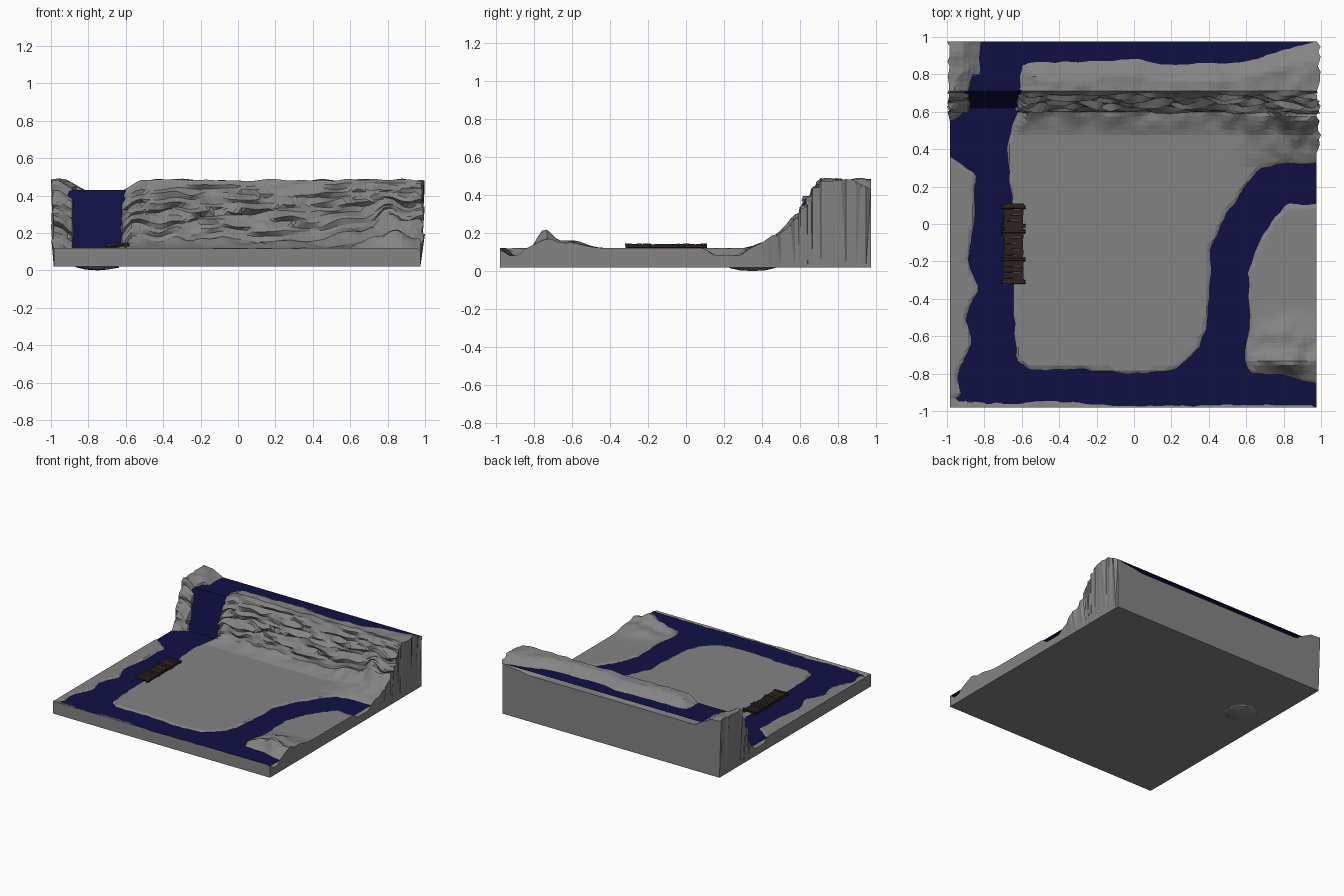
import bpy, bmesh, math, random
from mathutils import Vector, Matrix, noise

random.seed(4)
cube = bpy.data.objects.get("Cube")
if cube:
    bpy.data.objects.remove(cube)

LEFT, RIGHT, FRONT, BACK = -0.985, 0.975, -0.98, 0.975
FLOOR, LOW_WATER, HIGH_WATER = 0.02, 0.112, 0.43
COLS, GROUND_ROWS, CLIFF_ROWS, TOP_ROWS = 80, 64, 13, 10


def material(name, color):
    mat = bpy.data.materials.new(name)
    mat.use_nodes = True
    mat.diffuse_color = (*color, 1)
    mat.node_tree.nodes["Principled BSDF"].inputs["Base Color"].default_value = (*color, 1)
    return mat


rock = material("grey rock", (0.23, 0.23, 0.23))
water = material("deep blue water", (0.005, 0.005, 0.06))
wood = material("dark brown wood", (0.026, 0.016, 0.014))


def add_object(name, bm, mat):
    mesh = bpy.data.meshes.new(name)
    bm.to_mesh(mesh)
    bm.free()
    mesh.materials.append(mat)
    obj = bpy.data.objects.new(name, mesh)
    bpy.context.scene.collection.objects.link(obj)
    return obj


def clamp(v, low=0.0, high=1.0):
    return max(low, min(high, v))


def lerp(a, b, t):
    return a + (b - a) * t


def rough(x, y, freq):
    return noise.noise(Vector((x * freq, y * freq, 0.37)))


# Shorelines of the dry land, seen from above
left_bank = [(-1.2, .4), (-.985, .37), (-.85, .27), (-.85, 0), (-.89, -.19), (-.83, -.35),
             (-.9, -.5), (-.87, -.62), (-.95, -.84), (-.91, -.93), (-1.2, -.95)]
main_land = [(-.6, .86), (-.62, .62), (-.68, .4), (-.65, .13), (-.66, -.1), (-.64, -.45),
             (-.63, -.73), (-.56, -.78), (-.24, -.78), (-.02, -.8), (.22, -.78), (.35, -.67),
             (.4, -.5), (.41, -.13), (.51, .08), (.67, .29), (.78, .32), (1.2, .32),
             (1.2, 1), (.97, .98), (.78, .92), (.6, .87), (.25, .85), (0, .88)]
right_bank = [(1.2, .11), (.81, .11), (.67, -.08), (.61, -.27), (.62, -.56), (.59, -.72),
              (.62, -.8), (.78, -.8), (.93, -.85), (1.2, -.86)]
back_rock = [(-1.2, .55), (-.98, .55), (-.9, .61), (-.88, .7), (-.83, .8), (-.81, 1.2), (-1.2, 1.2)]
front_rim = [(-1, -1.2), (-1, -.94), (-.7, -.965), (-.45, -.945), (-.2, -.968), (.2, -.972),
             (.6, -.965), (.97, -.972), (1, -1.2)]
LANDS = [left_bank, main_land, right_bank, back_rock, front_rim]


def inland(poly, x, y):
    """Signed distance to a shoreline, positive on land."""
    best, inside = 9.0, False
    for (ax, ay), (bx, by) in zip(poly, poly[1:] + poly[:1]):
        dx, dy = bx - ax, by - ay
        t = clamp(((x - ax) * dx + (y - ay) * dy) / (dx * dx + dy * dy))
        best = min(best, math.hypot(x - ax - t * dx, y - ay - t * dy))
        if (ay > y) != (by > y) and x < ax + (y - ay) * dx / dy:
            inside = not inside
    return best if inside else -best


def shore(x, y):
    return max(inland(p, x, y) for p in LANDS) + 0.012 * rough(x, y, 15)


def ground_height(x, y):
    d = shore(x, y)
    z = LOW_WATER + clamp(d * 0.8, -0.03, 0.009)
    # Mound on the right bank
    mound = 0.085 * math.exp(-((x - .87) / .2) ** 2 - ((y + .74) / .065) ** 2)
    mound += 0.035 * math.exp(-((x - .85) / .2) ** 2 - ((y + .6) / .09) ** 2)
    # Scree at the cliff foot and the spur at the right end
    spread = clamp((x - .45) / .4)
    scree = 0.045 * clamp((y - .48) / .12) + 0.1 * spread * clamp((y - .3) / .28)
    raised = mound + scree
    return z + raised * clamp(d / 0.05) * (1 + 0.7 * rough(x, y, 11))


def high_height(x, y):
    d = shore(x, y)
    z = HIGH_WATER + clamp(d * 0.6, -0.035, 0.052)
    return z + 0.012 * clamp(d / 0.04) * rough(x, y, 12)


# Angular ledges: random steps, stretched sideways and offset from row to row
def ledge_rows():
    return [[random.uniform(-1, 1) for _ in range(26)] for _ in range(CLIFF_ROWS + 1)]


ledge_out, ledge_up = ledge_rows(), ledge_rows()


def ledge(table, x, k):
    s = (x + 1) * 11 + (k * 0.37) % 1
    i = int(s)
    return lerp(table[k][i], table[k][i + 1], s - i)


def column(x):
    """One front-to-back line of terrain points."""
    pts = []
    cliff_foot = 0.6
    for j in range(GROUND_ROWS + 1):
        y = lerp(FRONT, cliff_foot, j / GROUND_ROWS)
        pts.append((x, y, ground_height(x, y)))
    foot = pts[-1][2]
    crest = high_height(x, 0.71)
    gap = clamp(-shore(x, 0.66) / 0.025)
    for k in range(1, CLIFF_ROWS + 1):
        t = k / CLIFF_ROWS
        amp = math.sqrt(max(0, math.sin(math.pi * t))) * (1 - gap)
        y = cliff_foot + 0.11 * t ** 1.4 + 0.07 * gap + 0.032 * amp * ledge(ledge_out, x, k)
        z = lerp(foot, crest, t) + 0.012 * amp * ledge(ledge_up, x, k)
        pts.append((x, y, z))
    start = pts[-1][1]
    for j in range(1, TOP_ROWS + 1):
        y = lerp(start, BACK, j / TOP_ROWS)
        pts.append((x, y, high_height(x, y)))
    return pts


# Terrain: surface, side walls and underside
bm = bmesh.new()
grid = []
for i in range(COLS + 1):
    pts = column(lerp(LEFT, RIGHT, i / COLS))
    grid.append([bm.verts.new(p) for p in pts])
for a, b in zip(grid, grid[1:]):
    for j in range(len(a) - 1):
        bm.faces.new((a[j], b[j], b[j + 1], a[j + 1]))
rim = [e for e in bm.edges if e.is_boundary]
walls = bmesh.ops.extrude_edge_only(bm, edges=rim)["geom"]
for v in walls:
    if isinstance(v, bmesh.types.BMVert):
        v.co.z = FLOOR
# Ragged cliff ends that stick out past the walls
for side, reach in ((grid[0], -0.015), (grid[-1], 0.025)):
    for v in side[GROUND_ROWS - 8:]:
        if v.co.z > LOW_WATER + 0.02:
            v.co.x += reach * random.random()
bmesh.ops.recalc_face_normals(bm, faces=bm.faces[:])
corners = [(LEFT, FRONT), (LEFT, BACK), (RIGHT, BACK), (RIGHT, FRONT)]
bm.faces.new([bm.verts.new((x, y, FLOOR)) for x, y in corners])
bmesh.ops.triangulate(bm, faces=bm.faces[:], quad_method="SHORT_EDGE")
add_object("terrain", bm, rock)

# Pool bed bulging through the underside
bm = bmesh.new()
shape = Matrix.Translation((-.75, .35, .03)) @ Matrix.Diagonal((.13, .14, .03, 1))
bmesh.ops.create_icosphere(bm, subdivisions=2, radius=1, matrix=shape)
add_object("pool_bed", bm, rock)


# Water sheets
def sheet(name, x0, x1, start, end):
    bm = bmesh.new()
    pts = [(x0, *start), (x1, *start), (x1, *end), (x0, *end)]
    bm.faces.new([bm.verts.new(p) for p in pts])
    add_object(name, bm, water)


sheet("lower_river", LEFT, RIGHT, (FRONT, LOW_WATER), (0.68, LOW_WATER))
sheet("waterfall", -.92, -.59, (0.62, LOW_WATER), (0.71, HIGH_WATER))
sheet("upper_river", LEFT, RIGHT, (0.71, HIGH_WATER), (BACK, HIGH_WATER))

# Footbridge: planks on two logs, held by crossbars
bm = bmesh.new()
MID, NEAR, FAR, PLANKS = -.645, -.32, .11, 14


def box(center, size, turn=0.0):
    place = Matrix.Translation(center) @ Matrix.Rotation(turn, 4, "Z")
    bmesh.ops.create_cube(bm, size=1, matrix=place @ Matrix.Diagonal((*size, 1)))


def log(center, radius, length, axis):
    place = Matrix.Translation(center) @ Matrix.Rotation(math.pi / 2, 4, axis)
    bmesh.ops.create_cone(bm, cap_ends=True, segments=6, radius1=radius, radius2=radius,
                          depth=length, matrix=place)


step = (FAR - NEAR) / PLANKS
for i in range(PLANKS):
    y = NEAR + step * (i + 0.5)
    width = 0.105 + random.uniform(-.008, .008)
    box((MID, y, .138 + random.uniform(-.002, .002)), (width, step * 0.93, .01),
        random.uniform(-.04, .04))
for side in (-1, 1):
    log((MID + side * 0.045, (NEAR + FAR) / 2, .129), .009, FAR - NEAR, "X")
for y in (-.31, -.19, -.04, -.01, .09):
    log((MID, y, .137), .01, .13, "Y")
add_object("footbridge", bm, wood)
